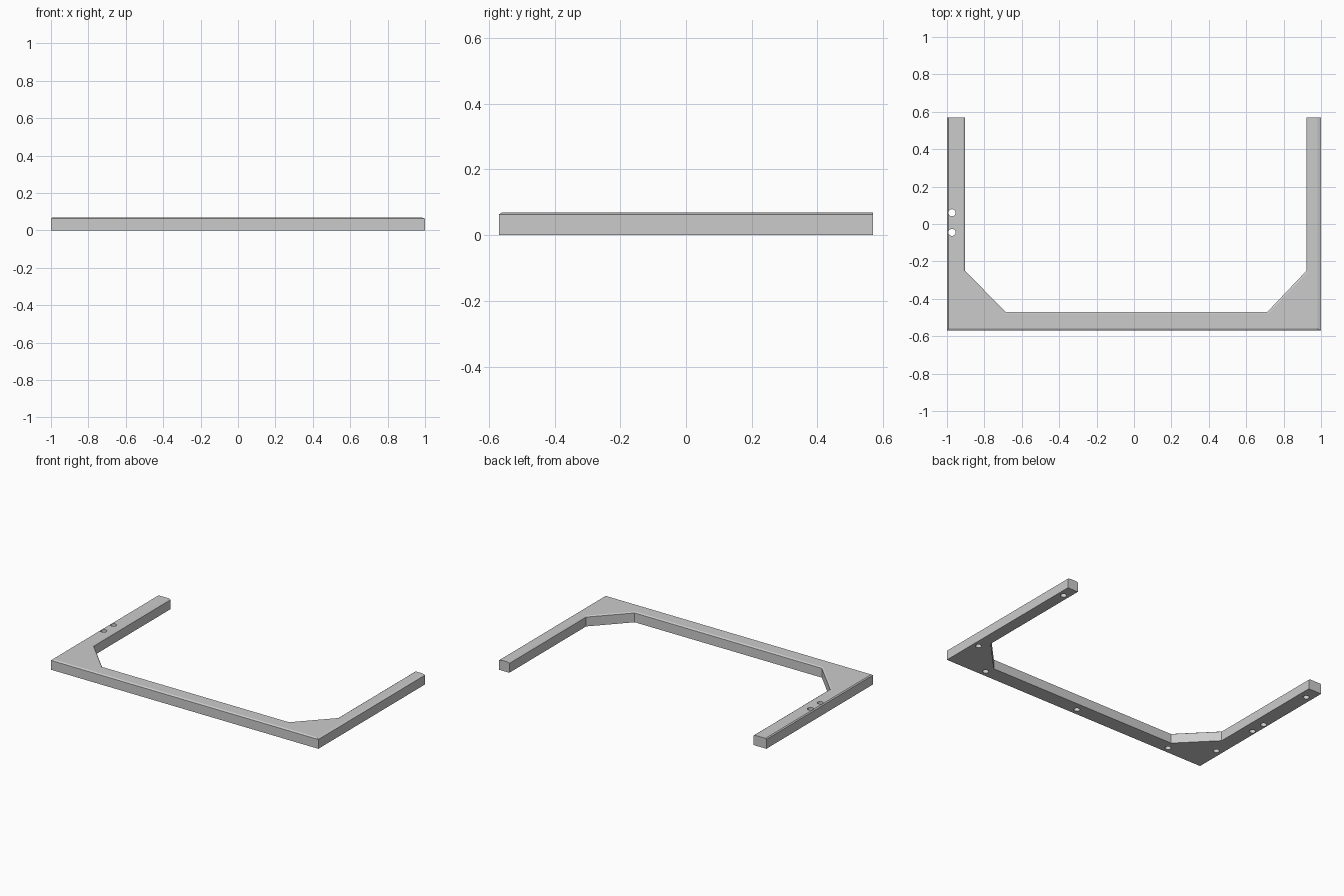
import bpy, bmesh
from mathutils import Vector
from mathutils.geometry import intersect_line_line_2d

cube = bpy.data.objects.get("Cube")
if cube:
    bpy.data.objects.remove(cube, do_unlink=True)

HEIGHT, SHOULDER = 0.069, 0.063

grey = bpy.data.materials.new("light grey")
grey.use_nodes = True
grey.diffuse_color = (0.6, 0.6, 0.6, 1)
grey.node_tree.nodes["Principled BSDF"].inputs["Base Color"].default_value = (0.6, 0.6, 0.6, 1)


def link_mesh(name, bm):
    bmesh.ops.recalc_face_normals(bm, faces=bm.faces)
    mesh = bpy.data.meshes.new(name)
    bm.to_mesh(mesh)
    bm.free()
    mesh.materials.append(grey)
    obj = bpy.data.objects.new(name, mesh)
    bpy.context.scene.collection.objects.link(obj)
    return obj


def inset(points, widths):
    """Move each edge of a counter-clockwise outline inward by its own width."""
    lines = []
    for i, w in enumerate(widths):
        a, b = points[i], points[(i + 1) % len(points)]
        d = (b - a).normalized()
        shift = Vector((-d.y, d.x)) * w
        lines.append((a + shift - d * 4, b + shift + d * 4))
    return [intersect_line_line_2d(*lines[i - 1], *lines[i]) for i in range(len(points))]


# U-shaped frame outline with gusseted corners, and chamfer width of each edge
outline = [Vector(p) for p in (
    (-1, 0.57), (-1, -0.57), (1, -0.57), (1, 0.57), (0.922, 0.57),
    (0.922, -0.25), (0.713, -0.47), (-0.687, -0.47), (-0.903, -0.25), (-0.903, 0.57))]
chamfers = [0.007, 0.01, 0.018, 0, 0.009, 0.009, 0.009, 0.009, 0.009, 0]

bm = bmesh.new()
rings = [[bm.verts.new((p.x, p.y, z)) for p in pts] for pts, z in (
    (outline, 0), (outline, SHOULDER), (inset(outline, chamfers), HEIGHT))]
bm.faces.new(rings[0][::-1])
bm.faces.new(rings[-1])
for low, high in zip(rings, rings[1:]):
    for i in range(len(low)):
        j = (i + 1) % len(low)
        bm.faces.new((low[i], low[j], high[j], high[i]))
frame = link_mesh("u_frame", bm)

# Blind mounting holes underneath, and two through holes in one arm
blind = [(0.96, 0.48), (0.96, -0.32), (0.73, -0.527), (0.01, -0.527),
         (-0.71, -0.527), (-0.957, -0.366), (-0.957, 0.48)]
through = [(-0.973, 0.06), (-0.973, -0.045)]
bm = bmesh.new()
for spots, radius, top in ((blind, 0.019, 0.045), (through, 0.019, 0.1)):
    for x, y in spots:
        made = bmesh.ops.create_cone(bm, cap_ends=True, segments=32, radius1=radius,
                                     radius2=radius, depth=top + 0.02)
        bmesh.ops.translate(bm, verts=made["verts"], vec=(x, y, top / 2 - 0.01))
cutter = link_mesh("hole_cutter", bm)
cutter.hide_render = True

cut = frame.modifiers.new("holes", 'BOOLEAN')
cut.operation = 'DIFFERENCE'
cut.solver = 'EXACT'
cut.object = cutter

# Bake the holes into the frame and drop the cutter
bpy.context.view_layer.update()
graph = bpy.context.evaluated_depsgraph_get()
baked = bpy.data.meshes.new_from_object(frame.evaluated_get(graph))
frame.modifiers.clear()
frame.data = baked
bpy.data.objects.remove(cutter, do_unlink=True)
